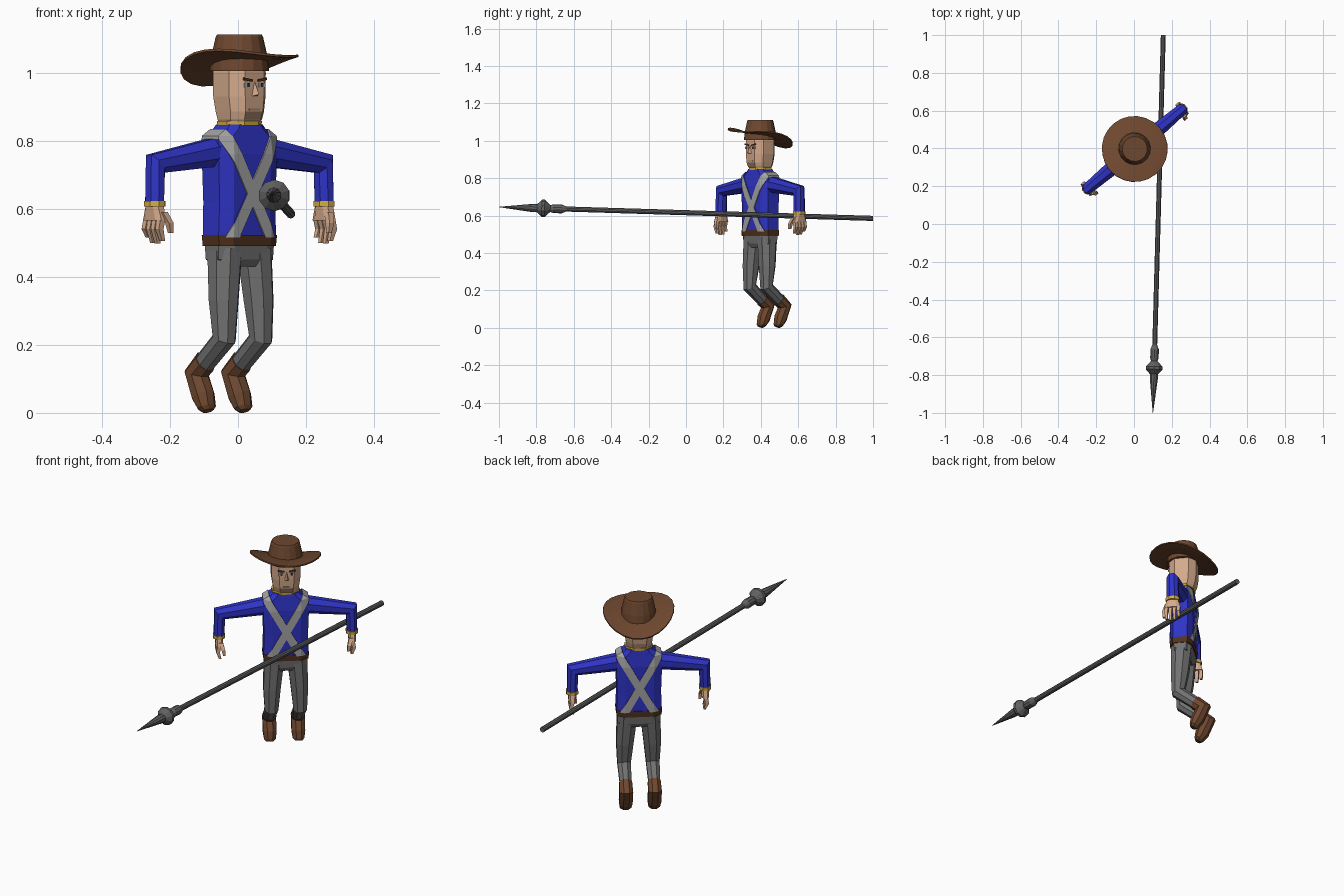
import bpy, bmesh, math
from mathutils import Vector, Matrix

if "Cube" in bpy.data.objects:
    bpy.data.objects.remove(bpy.data.objects["Cube"])


def material(name, r, g, b):
    m = bpy.data.materials.new(name)
    m.diffuse_color = (r, g, b, 1)
    m.use_nodes = True
    m.node_tree.nodes["Principled BSDF"].inputs["Base Color"].default_value = m.diffuse_color
    return m


BLUE = material("blue cloth", .028, .034, .56)
SKIN = material("skin", .66, .40, .26)
GREY = material("grey trousers", .165, .165, .165)
STEEL = material("steel", .12, .12, .12)
STRAP = material("pale grey strap", .38, .38, .38)
GOLD = material("gold trim", .66, .42, .05)
BROWN = material("brown leather", .155, .063, .028)
DARK = material("dark brown", .085, .032, .013)
EYE = material("eye grey", .45, .48, .52)
STUBBLE = material("stubble", .36, .22, .14)

# the figure is turned and stands beside the middle of the lance
FIGURE = Matrix.Translation((.004, .397, 0)) @ Matrix.Rotation(math.radians(40), 4, 'Z')


def make(name, bm, mats, mirror=False, world=FIGURE):
    bmesh.ops.recalc_face_normals(bm, faces=bm.faces[:])
    me = bpy.data.meshes.new(name)
    bm.to_mesh(me)
    bm.free()
    for m in mats:
        me.materials.append(m)
    ob = bpy.data.objects.new(name, me)
    bpy.context.collection.objects.link(ob)
    ob.matrix_world = world
    if mirror:
        ob.modifiers.new("mirror", 'MIRROR').use_mirror_merge = False
    return ob


def loft(rings, n=8, sq=1.0, bm=None):
    """Skin through rings (centre, U, V); sq below 1 makes the section boxier."""
    bm = bm or bmesh.new()
    k = math.cos(math.pi / n) ** sq
    power = lambda t: math.copysign(abs(t) ** sq, t) / k
    loops = []
    for c, u, v in rings:
        loop = []
        for i in range(n):
            a = 2 * math.pi * (i + .5) / n
            loop.append(bm.verts.new(Vector(c) + Vector(u) * power(math.cos(a)) + Vector(v) * power(math.sin(a))))
        loops.append(loop)
    for p, q in zip(loops, loops[1:]):
        for i in range(n):
            j = (i + 1) % n
            bm.faces.new((p[i], p[j], q[j], q[i]))
    bm.faces.new(loops[0])
    bm.faces.new(loops[-1])
    return bm


def flat(x, y, z, a, b):
    """Level ring with half width a and half depth b."""
    return ((x, y, z), (a, 0, 0), (0, b, 0))


def box(bm, x, y, z, sx, sy, sz, roll=0):
    m = Matrix.Translation((x, y, z)) @ Matrix.Rotation(roll, 4, 'Y') @ Matrix.Diagonal((sx, sy, sz, 1))
    bmesh.ops.create_cube(bm, size=1, matrix=m)


# jacket with raised crossed straps cut into its surface
bm = loft([flat(0, 0, .515, .11, .056), flat(0, 0, .62, .107, .058), flat(0, 0, .76, .112, .06),
           flat(0, 0, .812, .108, .054), flat(0, 0, .835, .072, .052), flat(0, 0, .848, .062, .05)], sq=.5)
bmesh.ops.recalc_face_normals(bm, faces=bm.faces[:])
C, W = Vector((0, 0, .645)), .019
bands = [Vector((1, 0, s * .55)).normalized() for s in (-1, 1)]
for nrm in bands:
    for w in (-W, W):
        bmesh.ops.bisect_plane(bm, geom=bm.verts[:] + bm.edges[:] + bm.faces[:],
                               plane_co=C + nrm * w, plane_no=nrm)
bm.normal_update()
strap = []
for f in bm.faces:
    c = f.calc_center_median()
    if abs(f.normal.z) < .95 and c.z < .836 and any(abs((c - C).dot(nrm)) < W for nrm in bands):
        f.material_index = 1
        strap.append(f)
out = bmesh.ops.extrude_face_region(bm, geom=strap)
bm.normal_update()
for v in [g for g in out["geom"] if isinstance(g, bmesh.types.BMVert)]:
    v.co += v.normal * .005
bmesh.ops.delete(bm, geom=[f for f in strap if f.is_valid], context='FACES_ONLY')
make("jacket", bm, [BLUE, STRAP])

# belt, collar and hips
make("belt", loft([flat(0, 0, .49, .109, .058), flat(0, 0, .522, .112, .06)], sq=.5), [DARK])
make("collar", loft([flat(0, 0, .845, .066, .055), flat(0, 0, .858, .067, .056)]), [GOLD])
make("hips", loft([flat(0, 0, .495, .106, .054), flat(0, 0, .45, .104, .05),
                   flat(0, 0, .43, .06, .04)], sq=.6), [GREY])

# sleeves, cuffs
make("sleeves", loft([((.085, 0, .768), (0, .042, 0), (0, 0, .043)),
                      ((.322, 0, .732), (0, .03, 0), (.026, 0, .026)),
                      ((.325, 0, .62), (0, .031, 0), (.025, 0, 0))]), [BLUE], True)
make("cuffs", loft([flat(.325, 0, .606, .029, .034), flat(.325, 0, .623, .029, .034)]), [GOLD], True)

# hands with hanging fingers
bm = loft([flat(.325, 0, .61, .02, .028), flat(.325, 0, .566, .017, .042)], sq=.7)
for i, tip in enumerate((.505, .497, .499, .515)):
    y = -.03 + i * .02
    loft([flat(.325, y, .572, .010, .009), flat(.333, y * 1.05, .54, .009, .008),
          flat(.322, y * 1.05, tip, .006, .006)], 4, bm=bm)
loft([flat(.318, -.03, .59, .01, .01), flat(.308, -.047, .558, .009, .009),
      flat(.303, -.048, .528, .006, .006)], 4, bm=bm)
make("hands", bm, [SKIN], True)

# trouser legs with bent knees, and hanging boots
make("trouser_legs", loft([flat(.056, 0, .485, .049, .052), flat(.067, -.008, .33, .042, .044),
                           ((.07, -.014, .218), (.033, 0, 0), (0, .032, .014)),
                           ((.07, .082, .142), (.028, 0, 0), (0, .018, .024))]), [GREY], True)
make("boots", loft([((.07, .072, .15), (.031, 0, 0), (0, .02, .027)),
                    ((.07, .112, .116), (.033, 0, 0), (0, .037, .009)),
                    ((.07, .082, .05), (.033, 0, 0), (0, .03, -.014)),
                    ((.07, .066, .016), (.028, 0, 0), (0, .021, -.008)),
                    ((.07, .06, .006), (.017, 0, 0), (0, .013, -.006))]), [BROWN], True)

# head with stubbled chin
bm = loft([flat(0, 0, .85, .054, .05), flat(0, -.002, .862, .06, .058), flat(0, -.002, .885, .064, .066),
           flat(0, 0, .93, .070, .07), flat(0, 0, 1.0, .071, .07), flat(0, 0, 1.05, .06, .06)], sq=.75)
bmesh.ops.recalc_face_normals(bm, faces=bm.faces[:])
for f in bm.faces:
    if f.calc_center_median().z < .883 and f.normal.y < -.8:
        f.material_index = 1
make("head", bm, [SKIN, STUBBLE])

# nose
bm = bmesh.new()
nose = [bm.verts.new(p) for p in ((0, -.069, .975), (-.012, -.067, .93), (.012, -.067, .93), (0, -.09, .936))]
for t in ((0, 1, 3), (0, 3, 2), (1, 2, 3), (0, 2, 1)):
    bm.faces.new([nose[i] for i in t])
make("nose", bm, [SKIN])

# eyes, pupils, brows
for name, dims, mat in (("eyes", (.027, -.070, .963, .024, .006, .013, 0), EYE),
                        ("pupils", (.026, -.072, .963, .008, .006, .012, 0), DARK),
                        ("brows", (.027, -.071, .979, .032, .008, .007, -.15), DARK)):
    bm = bmesh.new()
    box(bm, *dims)
    make(name, bm, [mat], True)
bm = bmesh.new()
box(bm, 0, -.067, .892, .04, .008, .006)
make("mouth", bm, [STUBBLE])

# hat brim, tilted back and waved
bm = bmesh.new()
N = 24
loops = []
for r in (.06, .10, .14, .174):
    loop = []
    for i in range(N):
        a = 2 * math.pi * i / N
        x, y = r * math.cos(a), r * math.sin(a)
        z = 1.026 - .25 * y - .06 * x + .02 * math.cos(2 * a) * (r / .174) ** 2
        loop.append(bm.verts.new((x, y, z)))
    loops.append(loop)
for p, q in zip(loops, loops[1:]):
    for i in range(N):
        j = (i + 1) % N
        bm.faces.new((p[i], p[j], q[j], q[i]))
brim = make("hat_brim", bm, [BROWN])
solid = brim.modifiers.new("thickness", 'SOLIDIFY')
solid.thickness, solid.offset = .007, 0
make("hat_crown", loft([flat(0, 0, 1.005, .086, .086), flat(0, 0, 1.045, .082, .082),
                        flat(0, 0, 1.104, .069, .069), flat(0, 0, 1.112, .065, .065)], 16), [BROWN])

# lance: turned profile along its axis (distance from tip, radius)
tip, tail = Vector((.10, -1, .646)), Vector((.155, 1, .585))
axis = (tail - tip).normalized()
U = axis.cross(Vector((0, 0, 1))).normalized()
V = U.cross(axis)
profile = [(0, .001), (.18, .021), (.205, .021), (.23, .044), (.245, .044), (.275, .017), (.29, .022),
           (.335, .023), (.36, .013), ((tail - tip).length, .013)]
make("lance", loft([(tip + axis * d, U * r, V * r) for d, r in profile], 10), [STEEL], world=Matrix())
